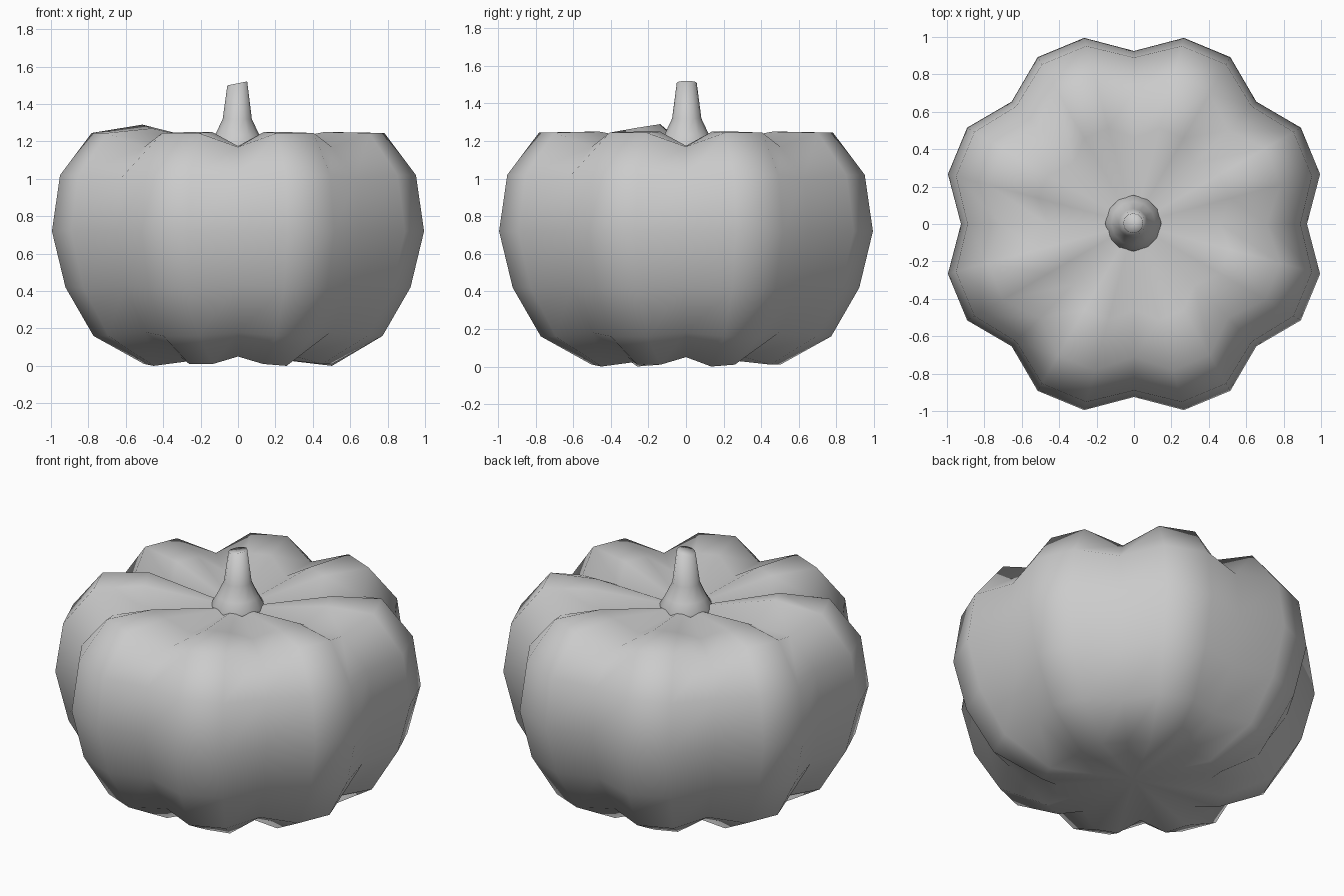
import bpy, bmesh
from math import cos, sin, radians

if "Cube" in bpy.data.objects:
    bpy.data.objects.remove(bpy.data.objects["Cube"])


def loft(name, rings, bottom, top):
    """Skin closed rings of points, fanned to a pole at each end."""
    bm = bmesh.new()
    loops = [[bm.verts.new(p) for p in ring] for ring in rings]
    n = len(loops[0])
    low, high = bm.verts.new(bottom), bm.verts.new(top)
    for i in range(n):
        j = (i + 1) % n
        for a, b in zip(loops, loops[1:]):
            bm.faces.new((a[i], a[j], b[j], b[i]))
        bm.faces.new((low, loops[0][j], loops[0][i]))
        bm.faces.new((high, loops[-1][i], loops[-1][j]))
    bmesh.ops.recalc_face_normals(bm, faces=bm.faces)
    for f in bm.faces:
        f.smooth = True
    mesh = bpy.data.meshes.new(name)
    bm.to_mesh(mesh)
    bm.free()
    obj = bpy.data.objects.new(name, mesh)
    bpy.context.collection.objects.link(obj)
    return obj


# Body: eight lobes, each with two ridges and a groove, 24 sides
ridge = [(0.52, 0.01), (0.80, 0.16), (0.955, 0.42), (1.03, 0.72),
         (0.985, 1.02), (0.81, 1.245), (0.53, 1.25)]
groove = [(0.44, 0.05), (0.70, 0.18), (0.86, 0.43), (0.925, 0.72),
          (0.89, 1.00), (0.71, 1.17), (0.46, 1.175)]
rings = []
for k in range(7):
    ring = []
    for i in range(24):
        a = radians(15 * i)
        r, z = groove[k] if i % 3 == 0 else ridge[k]
        # Left front lobe rises slightly, bottom touches the ground
        if k == 6 and i in (13, 14):
            z += 0.04 if i == 13 else 0.02
        if k == 0 and i in (1, 14, 20):
            z = 0.0
        ring.append((r * cos(a), r * sin(a), z))
    rings.append(ring)
loft("pumpkin_body", rings, (0, 0, 0.06), (0, 0, 1.16))

# Stem: flared base, slightly tilted cut tip
profile = [(0.15, 1.13), (0.15, 1.18), (0.118, 1.235), (0.078, 1.32), (0.053, 1.51)]
stem = []
for k, (r, z) in enumerate(profile):
    tilt = 0.2 if k == 4 else 0
    stem.append([(r * cos(radians(30 * i)) - 0.004, r * sin(radians(30 * i)) + 0.004,
                  z + tilt * r * cos(radians(30 * i))) for i in range(12)])
loft("stem", stem, (0, 0, 1.12), (0, 0, 1.505))
